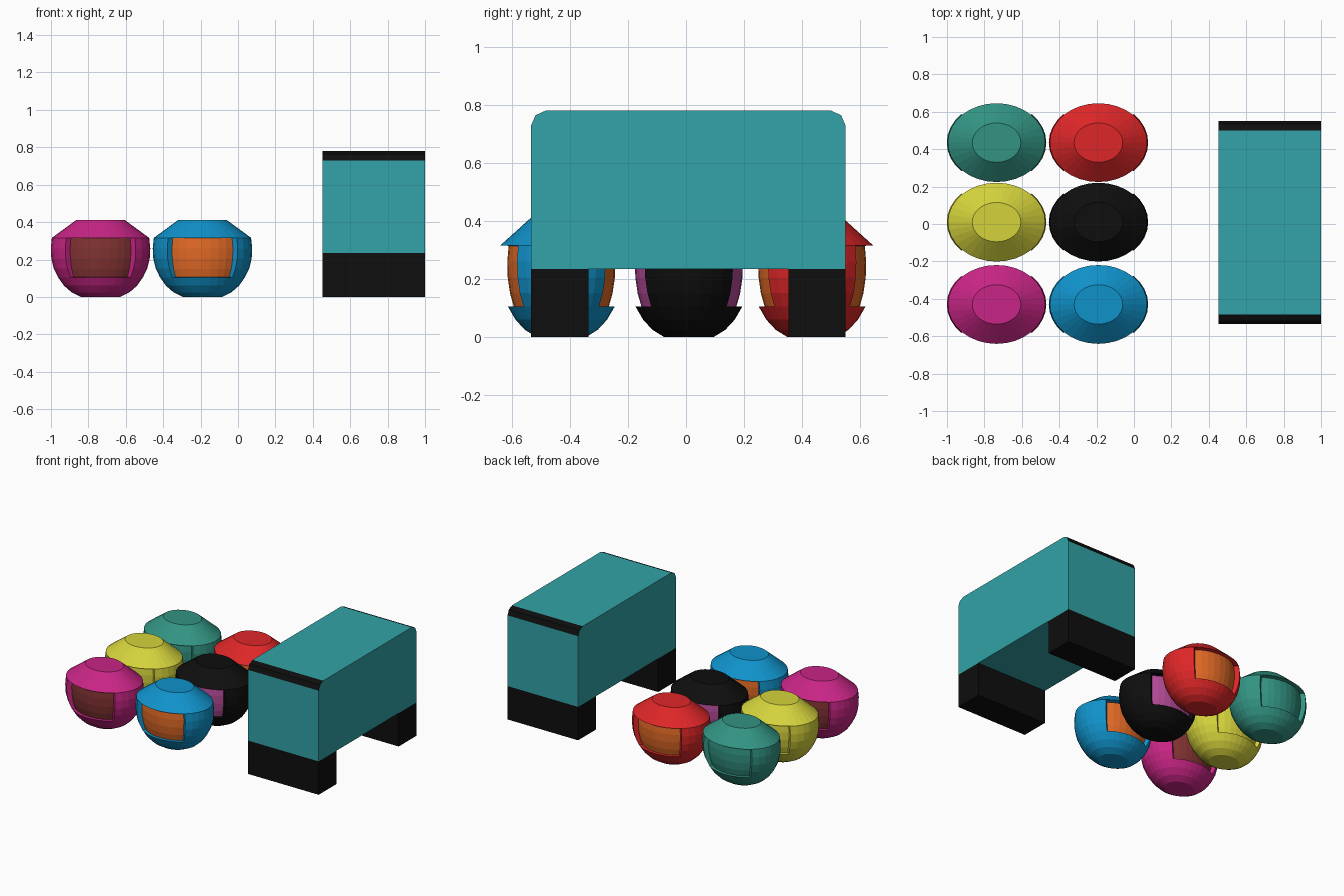
import bpy, bmesh, math

if "Cube" in bpy.data.objects:
    bpy.data.objects.remove(bpy.data.objects["Cube"])


def material(name, r, g, b):
    # sRGB bytes to linear colour
    def lin(v):
        v /= 255
        return v / 12.92 if v <= 0.04045 else ((v + 0.055) / 1.055) ** 2.4
    m = bpy.data.materials.new(name)
    m.diffuse_color = (lin(r), lin(g), lin(b), 1)
    m.use_nodes = True
    m.node_tree.nodes["Principled BSDF"].inputs["Base Color"].default_value = m.diffuse_color
    return m


magenta = material("magenta", 200, 37, 133)
maroon = material("maroon", 130, 50, 50)
yellow = material("yellow", 213, 211, 60)
green = material("green", 50, 147, 130)
red = material("red", 222, 38, 40)
black = material("black", 14, 14, 14)
blue = material("blue", 16, 146, 202)
orange = material("orange", 226, 106, 38)
pink = material("pink", 180, 75, 152)
teal = material("teal", 50, 163, 168)


def finish(bm, name, mats):
    bmesh.ops.recalc_face_normals(bm, faces=bm.faces)
    me = bpy.data.meshes.new(name)
    bm.to_mesh(me)
    bm.free()
    for m in mats:
        me.materials.append(m)
    ob = bpy.data.objects.new(name, me)
    bpy.context.collection.objects.link(ob)
    return ob


ASPECT = 0.81  # pods are squashed front to back


def sweep(name, profile, start, end, steps, mat, centre, loop=False):
    """Turn an (r, z) profile about the pod axis; loop closes it into a solid wedge."""
    bm = bmesh.new()
    full = end - start >= 360
    cols = []
    for i in range(steps if full else steps + 1):
        a = math.radians(start + (end - start) * i / steps)
        cols.append([bm.verts.new((centre[0] + r * math.cos(a),
                                   centre[1] + r * ASPECT * math.sin(a), z))
                     for r, z in profile])
    n = len(profile)
    for i in range(steps):
        p, q = cols[i], cols[(i + 1) % len(cols)]
        for k in range(n if loop else n - 1):
            j = (k + 1) % n
            bm.faces.new((p[k], q[k], q[j], p[j]))
    if loop:
        bm.faces.new(cols[0])
        bm.faces.new(cols[-1])
    elif full:
        bm.faces.new([c[0] for c in cols])
        bm.faces.new([c[-1] for c in cols])
    return finish(bm, name, [mat])


BOWL = [(0.105, 0), (0.155, 0.025), (0.195, 0.06), (0.227, 0.105), (0.19, 0.106)]
CAP = [(0.2, 0.314), (0.26, 0.316), (0.13, 0.411)]
PANEL = [(0.202, 0.105), (0.218, 0.15), (0.228, 0.205), (0.23, 0.26), (0.224, 0.316)]
SIDE = [(0.227, 0.105), (0.25, 0.152), (0.263, 0.205), (0.266, 0.26), (0.26, 0.316),
        (0.19, 0.316), (0.19, 0.105)]


def pod(label, x, y, shell, window):
    c = (x, y)
    sweep(label + "_bowl", BOWL, 0, 360, 32, shell, c)
    sweep(label + "_cap", CAP, 0, 360, 32, shell, c)
    for word, mid in (("right", 0), ("left", 180)):
        sweep(f"{label}_{word}_shell", SIDE, mid - 45, mid + 45, 8, shell, c, True)
    for word, mid in (("back", 90), ("front", 270)):
        sweep(f"{label}_{word}_window", PANEL, mid - 45, mid + 45, 8, window, c)


# Six pods in two columns
pod("magenta_pod", -0.735, -0.43, magenta, maroon)
pod("yellow_pod", -0.735, 0.01, yellow, yellow)
pod("green_pod", -0.735, 0.435, green, green)
pod("blue_pod", -0.19, -0.43, blue, orange)
pod("black_pod", -0.19, 0.01, black, pink)
pod("red_pod", -0.19, 0.435, red, orange)

X0, X1, YC = 0.452, 1.0, 0.008


def extrude_x(name, outline, mats, rule=None):
    """Extrude a (y, z) outline along x."""
    bm = bmesh.new()
    a = [bm.verts.new((X0, y + YC, z)) for y, z in outline]
    b = [bm.verts.new((X1, y + YC, z)) for y, z in outline]
    bm.faces.new(a)
    bm.faces.new(b)
    n = len(a)
    for i in range(n):
        j = (i + 1) % n
        bm.faces.new((a[i], a[j], b[j], b[i]))
    bmesh.ops.recalc_face_normals(bm, faces=bm.faces)
    if rule:
        for f in bm.faces:
            f.material_index = rule(f.normal)
    return finish(bm, name, mats)


# Bench body with black bevelled top corners
half = [(0.542, 0.234), (0.542, 0.73), (0.527, 0.765), (0.492, 0.781)]
body = half + [(-y, z) for y, z in reversed(half)]
extrude_x("bench_body", body, [teal, black],
          lambda n: 1 if 0.1 < n.z < 0.98 else 0)

# Bench feet
for word, s in (("front", -1), ("back", 1)):
    extrude_x(word + "_foot", [(s * 0.542, 0), (s * 0.345, 0),
                               (s * 0.345, 0.234), (s * 0.542, 0.234)], [black])
